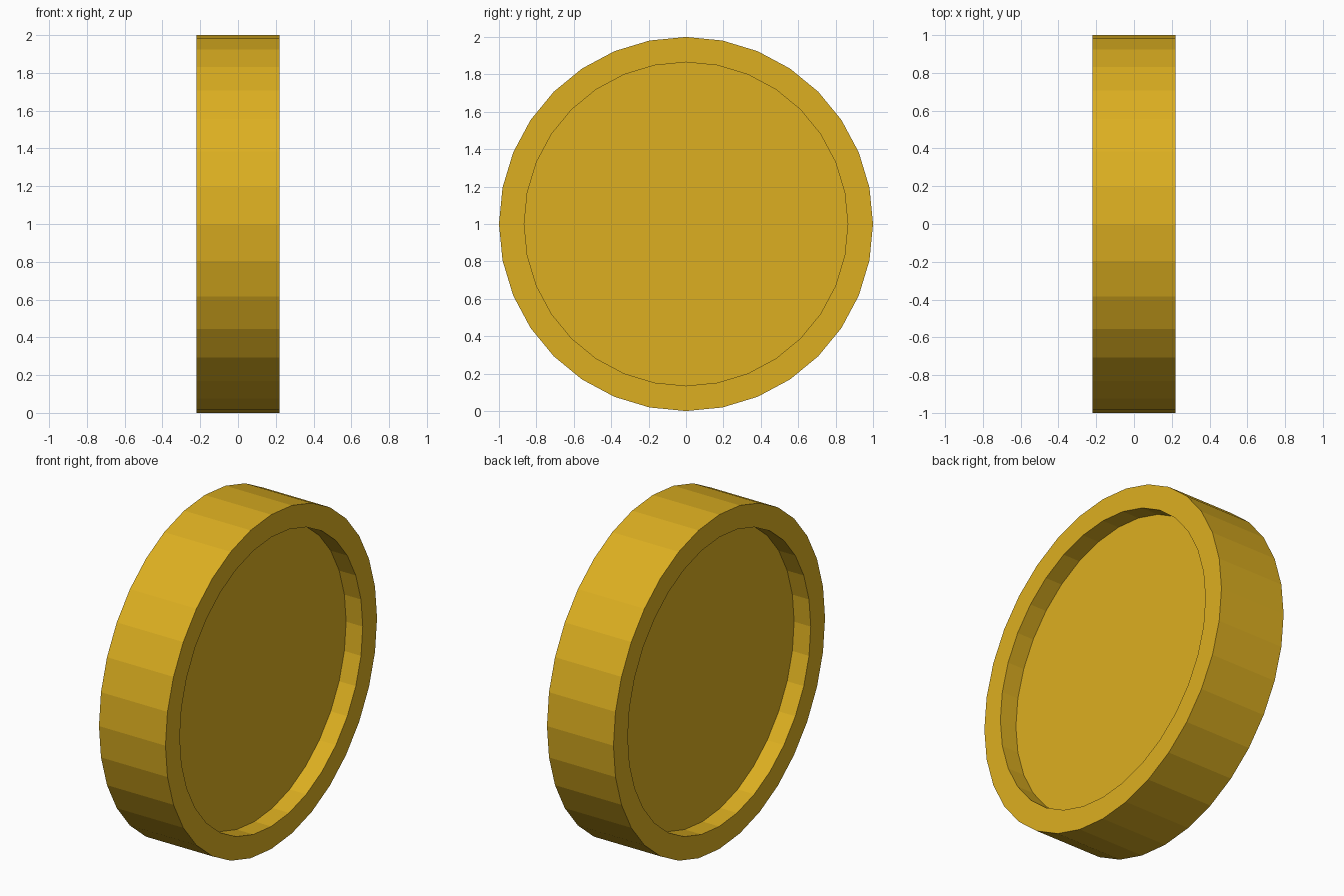
import bpy, bmesh
from math import sin, cos, tau

if "Cube" in bpy.data.objects:
    bpy.data.objects.remove(bpy.data.objects["Cube"])

SIDES = 32
RADIUS, RECESS_RADIUS = 1.0, 0.865
HALF_WIDTH, RECESS_DEPTH = 0.22, 0.11

bm = bmesh.new()


def ring(x, r):
    """Circle of vertices around the x axis, centred at z = 1."""
    return [bm.verts.new((x, r * sin(tau * i / SIDES), 1 + r * cos(tau * i / SIDES)))
            for i in range(SIDES)]


# Cross-section from the left floor, over the rim, to the right floor
floor_x = HALF_WIDTH - RECESS_DEPTH
profile = [(-floor_x, RECESS_RADIUS), (-HALF_WIDTH, RECESS_RADIUS), (-HALF_WIDTH, RADIUS),
           (HALF_WIDTH, RADIUS), (HALF_WIDTH, RECESS_RADIUS), (floor_x, RECESS_RADIUS)]
rings = [ring(x, r) for x, r in profile]

# Walls between rings, then the two recessed floors
for a, b in zip(rings, rings[1:]):
    for i in range(SIDES):
        j = (i + 1) % SIDES
        bm.faces.new((a[i], a[j], b[j], b[i]))
bm.faces.new(rings[0])
bm.faces.new(rings[-1])
bmesh.ops.recalc_face_normals(bm, faces=bm.faces)

mesh = bpy.data.meshes.new("coin")
bm.to_mesh(mesh)
bm.free()
coin = bpy.data.objects.new("coin", mesh)
bpy.context.collection.objects.link(coin)

# Gold colour
gold = bpy.data.materials.new("gold")
gold.diffuse_color = (0.72, 0.43, 0.015, 1)
gold.use_nodes = True
gold.node_tree.nodes["Principled BSDF"].inputs["Base Color"].default_value = gold.diffuse_color
mesh.materials.append(gold)
